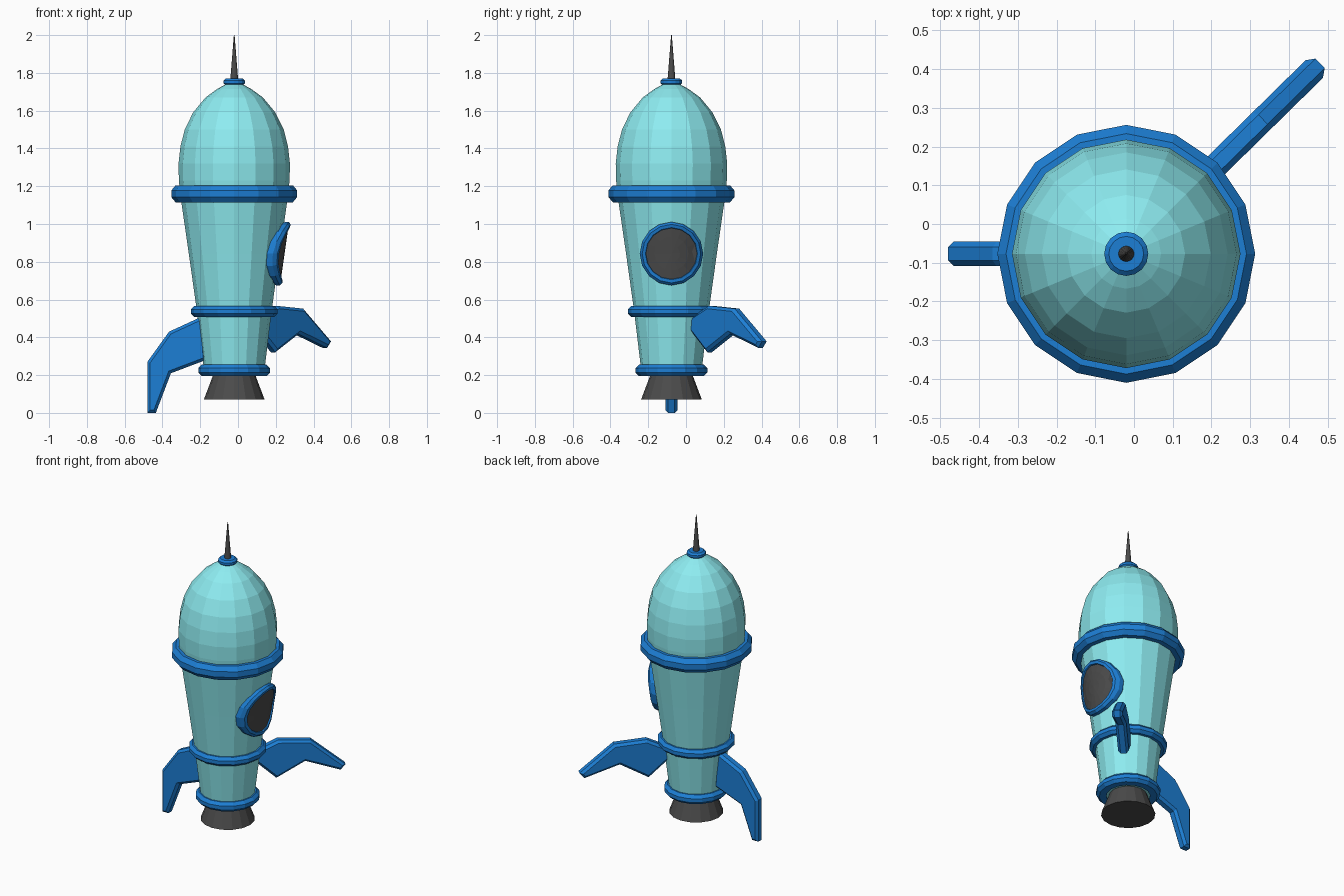
import bpy, bmesh
from math import sin, cos, pi, sqrt, radians
from mathutils import Vector, Matrix

if "Cube" in bpy.data.objects:
    bpy.data.objects.remove(bpy.data.objects["Cube"])

CX, CY, SIDES = -0.02, -0.077, 16


def material(name, rgb):
    m = bpy.data.materials.new(name)
    m.diffuse_color = (*rgb, 1)
    m.use_nodes = True
    m.node_tree.nodes["Principled BSDF"].inputs["Base Color"].default_value = m.diffuse_color
    return m


TEAL = material("teal", (0.27, 0.84, 0.88))
BLUE = material("blue", (0.012, 0.21, 0.66))
DARK = material("dark", (0.07, 0.07, 0.07))


def finish(name, bm, mat):
    bmesh.ops.remove_doubles(bm, verts=bm.verts, dist=1e-5)
    bmesh.ops.recalc_face_normals(bm, faces=bm.faces)
    me = bpy.data.meshes.new(name)
    bm.to_mesh(me)
    bm.free()
    me.materials.append(mat)
    ob = bpy.data.objects.new(name, me)
    ob.location = (CX, CY, 0)
    bpy.context.collection.objects.link(ob)
    return ob


def loft(name, loops, mat, closed=False, caps=True):
    """Skin a list of point loops; closed joins the last loop to the first."""
    bm = bmesh.new()
    rows = [[bm.verts.new(p) for p in loop] for loop in loops]
    n = len(rows[0])
    for a, b in zip(rows, rows[1:] + (rows[:1] if closed else [])):
        for i in range(n):
            j = (i + 1) % n
            bm.faces.new((a[i], a[j], b[j], b[i]))
    if caps and not closed:
        bm.faces.new(rows[0])
        bm.faces.new(rows[-1])
    return finish(name, bm, mat)


def circle(r, z, n=SIDES):
    return [(r * cos(2 * pi * i / n), r * sin(2 * pi * i / n), z) for i in range(n)]


def lathe(name, profile, mat, closed=False):
    return loft(name, [circle(r, z) for r, z in profile], mat, closed)


# hull, nozzle and nose spike
HULL = [(0.157, 0.2), (0.198, 0.54), (0.24, 0.84), (0.285, 1.15), (0.293, 1.23),
        (0.295, 1.32), (0.285, 1.41), (0.262, 1.5), (0.218, 1.59),
        (0.152, 1.67), (0.09, 1.715), (0.035, 1.745)]
lathe("hull", HULL, TEAL)
lathe("nozzle", [(0.161, 0.07), (0.108, 0.21)], DARK)
lathe("nose_spike", [(0.021, 1.76), (0.002, 2.0)], DARK)


# bands around the hull: bevelled outer edge
def band(name, r, z, depth, h):
    lathe(name, [(r - depth, z - h), (r - depth * 0.3, z - h), (r, z - h * 0.4),
                 (r, z + h * 0.4), (r - depth * 0.3, z + h), (r - depth, z + h)], BLUE, True)


band("upper_band", 0.333, 1.16, 0.075, 0.045)
band("middle_band", 0.23, 0.537, 0.06, 0.029)
band("lower_band", 0.19, 0.225, 0.06, 0.03)
band("nose_band", 0.057, 1.752, 0.04, 0.018)


# porthole on the right, wrapped to the hull's curve
def hull_radius(z):
    for (r0, z0), (r1, z1) in zip(HULL, HULL[1:]):
        if z0 <= z <= z1:
            return r0 + (r1 - r0) * (z - z0) / (z1 - z0)


def wrapped_loop(radius, lift):
    pts = []
    for u, v, _ in circle(radius, 0):
        R = hull_radius(0.843 + v) + lift
        pts.append((sqrt(R * R - u * u), u, 0.843 + v))
    return pts


loft("porthole_rim", [wrapped_loop(r, l) for r, l in
     [(0.162, -0.01), (0.168, 0.005), (0.168, 0.024), (0.155, 0.036), (0.138, 0.034), (0.132, 0.015)]],
     BLUE, True)
loft("porthole_glass", [wrapped_loop(r, 0.026) for r in (0.137, 0.09, 0.045, 0.005)], DARK)


# fins: swept blade outline (radius, height) with chamfered edges
FIN = [(0.16, 0.515), (0.345, 0.43), (0.46, 0.27), (0.46, 0), (0.415, 0), (0.335, 0.21), (0.15, 0.28)]


def fin(name, heading, points, half=0.032):
    side = [[(r, s * half, z) for r, z in points] for s in (-1, 1)]
    ob = loft(name, side, BLUE)
    bm = bmesh.new()
    bm.from_mesh(ob.data)
    rim = [e for e in bm.edges if abs(e.verts[0].co.y - e.verts[1].co.y) < 1e-4]
    bmesh.ops.bevel(bm, geom=rim, offset=0.015, segments=1, affect='EDGES')
    bmesh.ops.rotate(bm, verts=bm.verts, matrix=Matrix.Rotation(heading, 3, 'Z'))
    bm.to_mesh(ob.data)
    bm.free()


# the back right fin is swung upwards by 50 degrees about its knee
knee, turn = Vector((0.46, 0.27)), Matrix.Rotation(radians(50), 2)
raised = [tuple(turn @ (Vector(p) - knee) + Vector((0.495, 0.552))) for p in FIN]
fin("left_fin", pi, FIN)
fin("back_right_fin", radians(44.5), raised)
